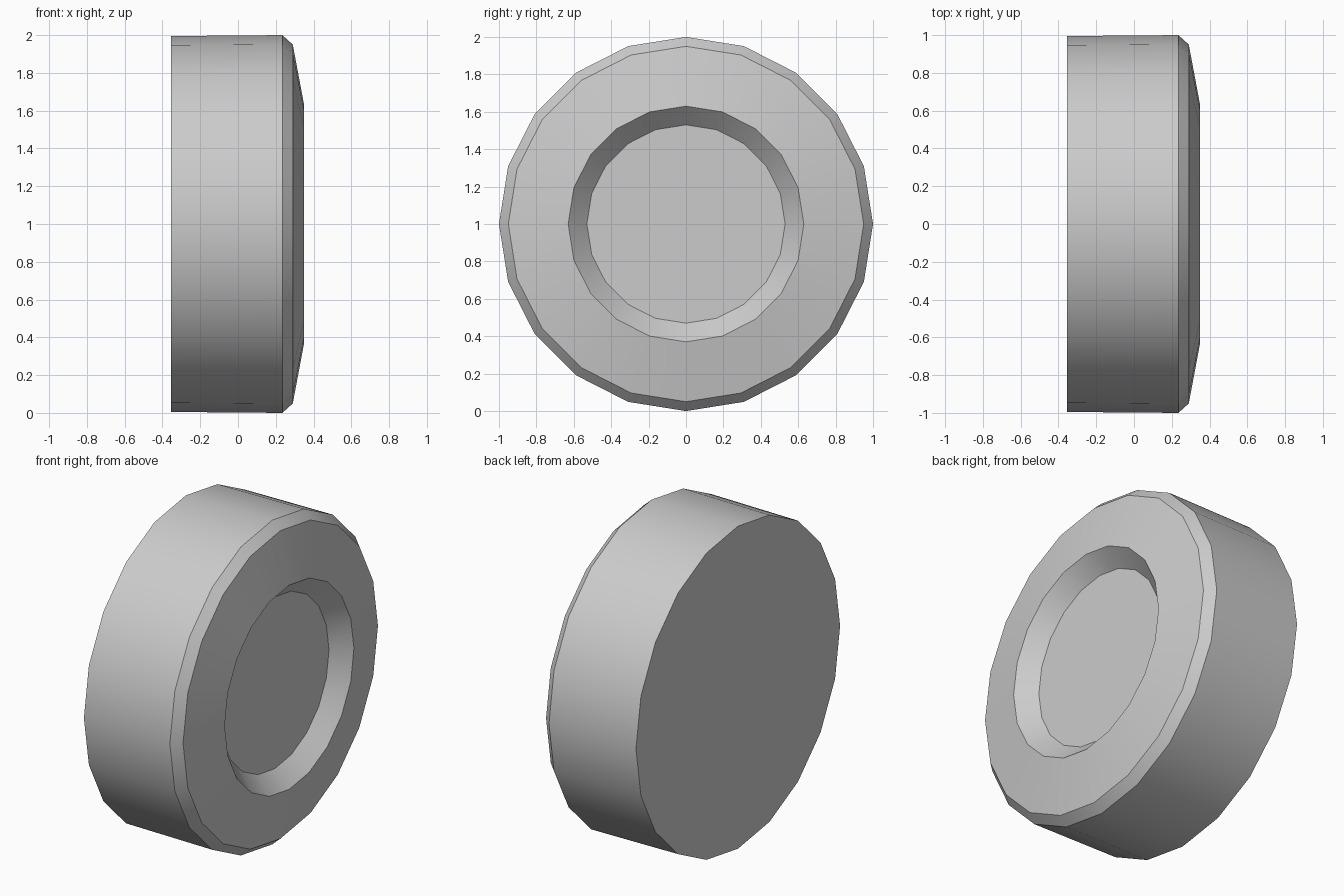
import bpy
import bmesh
from math import sin, cos, pi, radians

cube = bpy.data.objects.get("Cube")
if cube:
    bpy.data.objects.remove(cube, do_unlink=True)

SIDES = 20

# Plain grey material
grey = bpy.data.materials.new("light_grey")
grey.use_nodes = True
colour = (0.6, 0.6, 0.6, 1.0)
grey.diffuse_color = colour
grey.node_tree.nodes["Principled BSDF"].inputs["Base Color"].default_value = colour

# Profile as (x, radius): back edge, tread edge, bevel, raised rim, recessed floor
profile = [(-0.355, 0.995), (0.235, 1.0), (0.29, 0.95), (0.35, 0.63), (0.25, 0.53)]


def lathe_x(name, profile, sides):
    """Spin a profile about the x axis and cap both ends."""
    bm = bmesh.new()
    rings = []
    for x, r in profile:
        angles = [2 * pi * i / sides for i in range(sides)]
        rings.append([bm.verts.new((x, r * sin(a), 1 + r * cos(a))) for a in angles])
    for lower, upper in zip(rings, rings[1:]):
        for i in range(sides):
            j = (i + 1) % sides
            bm.faces.new((lower[i], lower[j], upper[j], upper[i]))
    bm.faces.new(rings[0])
    bm.faces.new(rings[-1])
    bmesh.ops.recalc_face_normals(bm, faces=bm.faces)
    mesh = bpy.data.meshes.new(name)
    bm.to_mesh(mesh)
    bm.free()
    obj = bpy.data.objects.new(name, mesh)
    bpy.context.collection.objects.link(obj)
    return obj


# Wheel with a dished hub face
wheel = lathe_x("wheel", profile, SIDES)
wheel.data.materials.append(grey)
bpy.ops.object.select_all(action="DESELECT")
wheel.select_set(True)
bpy.context.view_layer.objects.active = wheel
bpy.ops.object.shade_smooth_by_angle(angle=radians(30))
